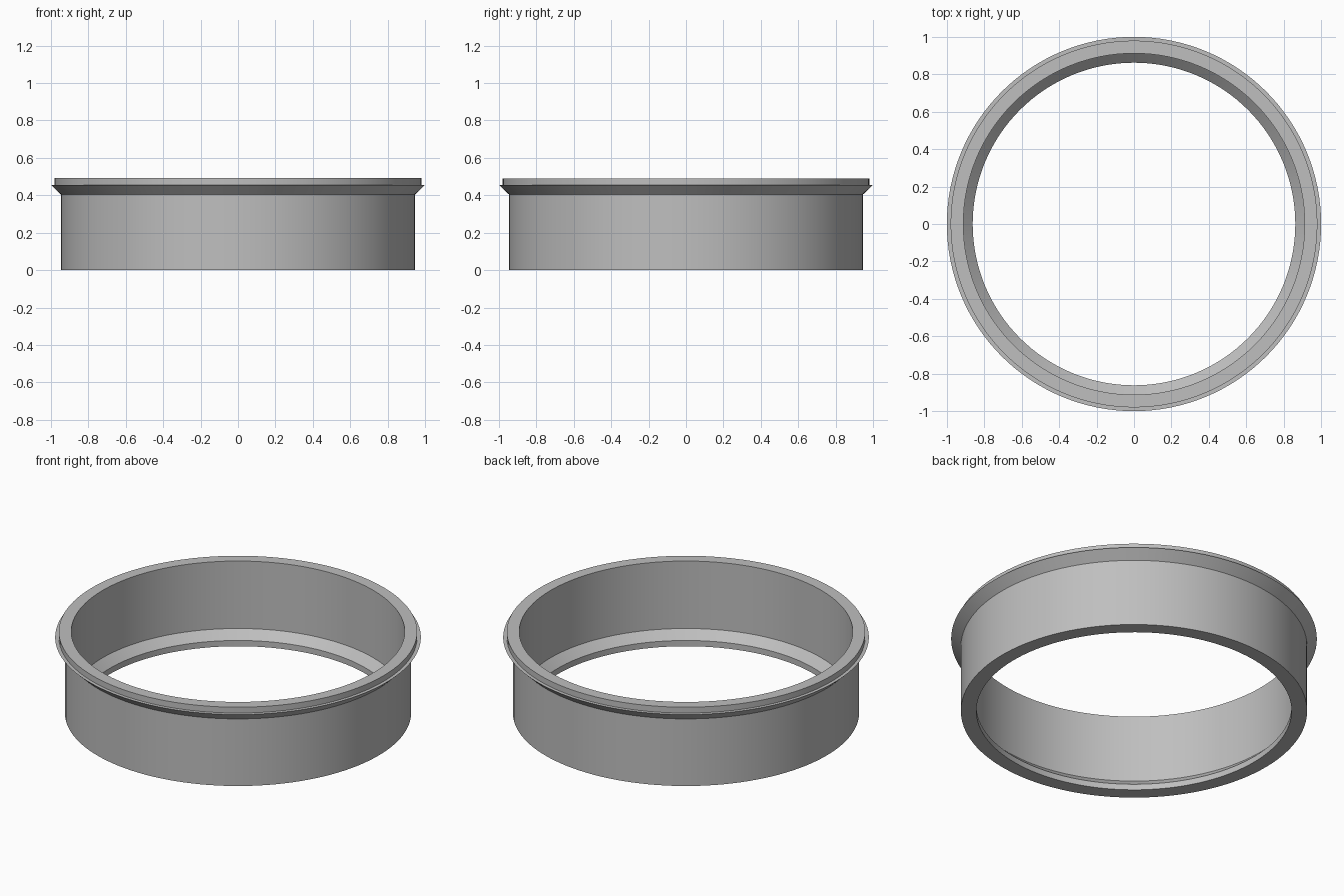
import bpy
import bmesh
import math

cube = bpy.data.objects.get("Cube")
if cube:
    bpy.data.objects.remove(cube, do_unlink=True)

SEGMENTS = 128

# Plain grey material
grey = bpy.data.materials.new("grey")
grey.use_nodes = True
colour = (0.52, 0.52, 0.52, 1.0)
grey.diffuse_color = colour
grey.node_tree.nodes["Principled BSDF"].inputs["Base Color"].default_value = colour


def lathe(name, profile, material):
    """Revolve a closed (radius, height) profile around the z axis."""
    bm = bmesh.new()
    rings = []
    for i in range(SEGMENTS):
        a = 2 * math.pi * i / SEGMENTS
        rings.append([bm.verts.new((r * math.cos(a), r * math.sin(a), z))
                      for r, z in profile])
    for i, ring in enumerate(rings):
        following = rings[(i + 1) % SEGMENTS]
        for j in range(len(profile)):
            k = (j + 1) % len(profile)
            bm.faces.new((ring[j], following[j], following[k], ring[k]))
    bmesh.ops.recalc_face_normals(bm, faces=bm.faces)
    mesh = bpy.data.meshes.new(name)
    bm.to_mesh(mesh)
    bm.free()
    mesh.materials.append(material)
    obj = bpy.data.objects.new(name, mesh)
    bpy.context.collection.objects.link(obj)
    bpy.ops.object.select_all(action="DESELECT")
    obj.select_set(True)
    bpy.context.view_layer.objects.active = obj
    bpy.ops.object.shade_smooth_by_angle(angle=math.radians(30))
    return obj


# Collar: straight wall, flared flange with a stepped rim, chamfered inner lip
lathe("flanged_collar", [
    (0.947, 0.0),      # outer wall foot
    (0.947, 0.405),    # flare start
    (1.0, 0.456),      # flange edge
    (0.98, 0.456),     # step
    (0.98, 0.491),     # rim outer edge
    (0.912, 0.491),    # rim inner edge
    (0.912, 0.084),    # inner chamfer top
    (0.862, 0.035),    # inner chamfer foot
    (0.862, 0.0),      # inner lip foot
], grey)
